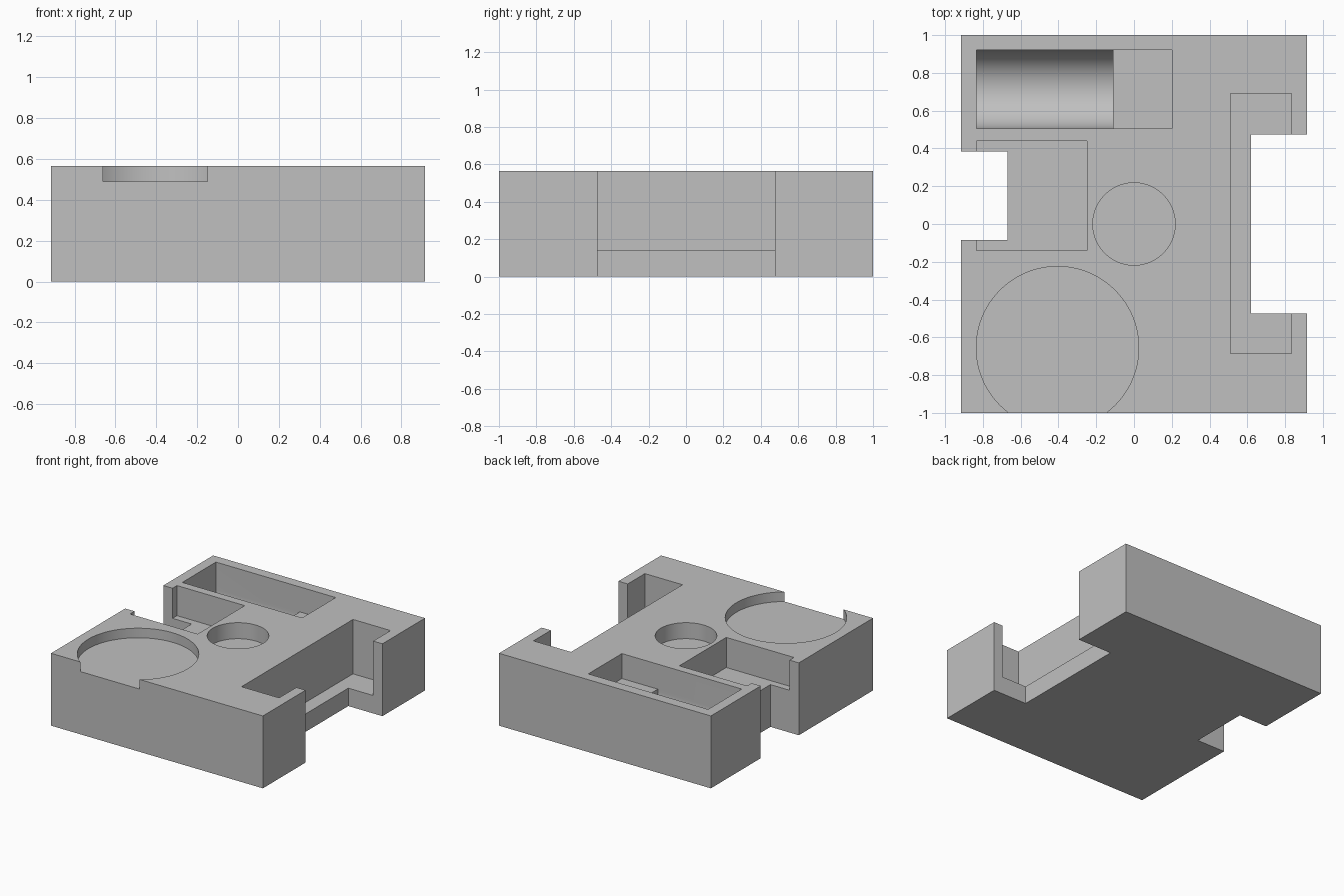
import bpy, bmesh
from math import pi, sin, cos, radians
from mathutils import Vector

cube = bpy.data.objects.get("Cube")
if cube:
    bpy.data.objects.remove(cube, do_unlink=True)

TOP = 0.565
ABOVE = TOP + 0.2


def prism(name, outline, to_3d, depth):
    """Extrude a closed outline, placed in space by to_3d, along depth."""
    bm = bmesh.new()
    face = bm.faces.new([bm.verts.new(to_3d(u, v)) for u, v in outline])
    extruded = bmesh.ops.extrude_face_region(bm, geom=[face])["geom"]
    verts = [g for g in extruded if isinstance(g, bmesh.types.BMVert)]
    bmesh.ops.translate(bm, verts=verts, vec=Vector(depth))
    bmesh.ops.recalc_face_normals(bm, faces=bm.faces)
    mesh = bpy.data.meshes.new(name)
    bm.to_mesh(mesh)
    bm.free()
    obj = bpy.data.objects.new(name, mesh)
    bpy.context.collection.objects.link(obj)
    return obj


def box(name, x0, x1, y0, y1, z0, z1=ABOVE):
    outline = [(x0, y0), (x1, y0), (x1, y1), (x0, y1)]
    return prism(name, outline, lambda u, v: (u, v, z0), (0, 0, z1 - z0))


def arc(cx, cy, r, start, end, steps):
    angles = [start + (end - start) * i / steps for i in range(steps + 1)]
    return [(cx + r * cos(a), cy + r * sin(a)) for a in angles]


def round_pocket(name, cx, cy, r, z0):
    outline = arc(cx, cy, r, 0, 2 * pi, 96)[:-1]
    return prism(name, outline, lambda u, v: (u, v, z0), (0, 0, ABOVE - z0))


# Main block
tray = box("organizer_tray", -0.915, 0.915, -1, 1, 0, TOP)

# Trough with a half-round bottom, lying along x
trough = arc(0.7125, 0.35, 0.2075, pi, 2 * pi, 48) + [(0.92, ABOVE), (0.505, ABOVE)]

cutters = [
    # Left-hand card pocket and its finger notch
    box("small_pocket_cutter", -0.835, -0.25, -0.14, 0.44, 0.33),
    box("small_notch_cutter", -1.1, -0.67, -0.085, 0.385, -0.2),
    # Tall narrow pocket and its wide notch
    box("narrow_pocket_cutter", 0.51, 0.835, -0.685, 0.69, 0.14),
    box("wide_notch_cutter", 0.62, 1.1, -0.473, 0.475, -0.2),
    # Round recesses
    round_pocket("large_recess_cutter", -0.405, -0.655, 0.43, 0.49),
    round_pocket("small_recess_cutter", 0, 0, 0.218, 0.44),
    # Trough and its shallow flat end
    prism("trough_cutter", trough, lambda u, v: (-0.835, u, v), (0.725, 0, 0)),
    box("trough_end_cutter", -0.3, 0.2, 0.505, 0.92, 0.37),
]

bpy.context.view_layer.objects.active = tray
for cutter in cutters:
    cutter.hide_render = True
    mod = tray.modifiers.new(cutter.name, "BOOLEAN")
    mod.operation = "DIFFERENCE"
    mod.solver = "EXACT"
    mod.object = cutter
    bpy.ops.object.modifier_apply(modifier=mod.name)
    bpy.data.objects.remove(cutter, do_unlink=True)

# Single grey material
grey = bpy.data.materials.new("plain_grey")
grey.use_nodes = True
colour = (0.53, 0.53, 0.53, 1)
grey.diffuse_color = colour
grey.node_tree.nodes["Principled BSDF"].inputs["Base Color"].default_value = colour
tray.data.materials.clear()
tray.data.materials.append(grey)

# Smooth round walls, crisp edges
bpy.ops.object.select_all(action="DESELECT")
tray.select_set(True)
bpy.ops.object.shade_smooth_by_angle(angle=radians(30))
